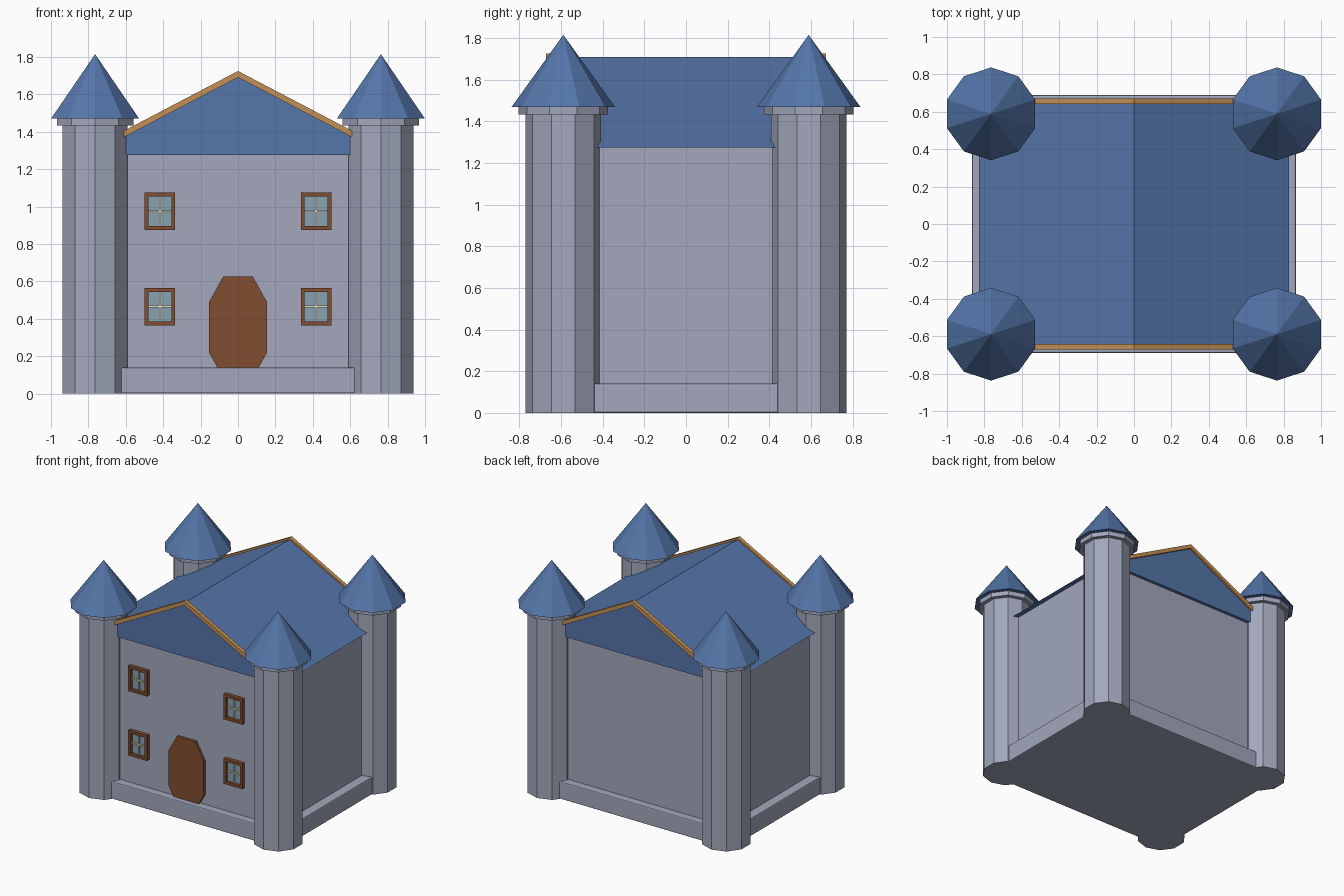
import bpy, bmesh, math
from mathutils import Vector

if "Cube" in bpy.data.objects:
    bpy.data.objects.remove(bpy.data.objects["Cube"])


def material(name, rgb):
    m = bpy.data.materials.new(name)
    m.diffuse_color = (*rgb, 1)
    m.use_nodes = True
    m.node_tree.nodes["Principled BSDF"].inputs["Base Color"].default_value = m.diffuse_color
    return m


STONE = material("stone", (0.36, 0.39, 0.50))
ROOF = material("slate_blue", (0.09, 0.18, 0.40))
TRIM = material("light_wood", (0.55, 0.28, 0.09))
WOOD = material("brown_wood", (0.22, 0.075, 0.03))
GLASS = material("glass", (0.25, 0.36, 0.45))
CREAM = material("cream", (0.80, 0.74, 0.50))


def finish(name, bm, mat):
    bmesh.ops.recalc_face_normals(bm, faces=bm.faces)
    me = bpy.data.meshes.new(name)
    bm.to_mesh(me)
    bm.free()
    ob = bpy.data.objects.new(name, me)
    me.materials.append(mat)
    bpy.context.collection.objects.link(ob)
    return ob


def prism(name, profile, y0, y1, mat):
    """Extrude an (x, z) outline along y."""
    bm = bmesh.new()
    face = bm.faces.new([bm.verts.new((x, y0, z)) for x, z in profile])
    ext = bmesh.ops.extrude_face_region(bm, geom=[face])
    verts = [g for g in ext["geom"] if isinstance(g, bmesh.types.BMVert)]
    bmesh.ops.translate(bm, verts=verts, vec=(0, y1 - y0, 0))
    return finish(name, bm, mat)


def box(name, x0, x1, y0, y1, z0, z1, mat):
    return prism(name, [(x0, z0), (x1, z0), (x1, z1), (x0, z1)], y0, y1, mat)


def drum(name, cx, cy, r0, r1, z0, z1, mat, sides=10):
    """Ten-sided column or cone with a corner pointing along y."""
    bm = bmesh.new()
    ang = [math.pi / 2 + i * math.tau / sides for i in range(sides)]

    def ring(r, z):
        return [bm.verts.new((cx + r * math.cos(a), cy + r * math.sin(a), z)) for a in ang]
    low = ring(r0, z0)
    bm.faces.new(low)
    if r1:
        high = ring(r1, z1)
        bm.faces.new(high)
    else:
        high = [bm.verts.new((cx, cy, z1))] * sides
    for i in range(sides):
        j = (i + 1) % sides
        bm.faces.new(list(dict.fromkeys([low[i], low[j], high[j], high[i]])))
    return finish(name, bm, mat)


# Main hall and plinth
box("walls", -0.79, 0.79, -0.63, 0.63, 0.0, 1.285, STONE)
plinth = box("plinth", -0.865, 0.865, -0.69, 0.69, 0.0, 0.14, STONE)
bev = plinth.modifiers.new("soft_edge", "BEVEL")
bev.width = 0.008
bev.segments = 2

# Gabled roof
prism("roof", [(-0.83, 1.275), (0.83, 1.275), (0, 1.71)], -0.655, 0.655, ROOF)

# Gable trim boards, front and back
slope = 0.435 / 0.83
for side, label in ((-1, "front"), (1, "back")):
    for s, hand in ((-1, "left"), (1, "right")):
        end = 1.725 - 0.74 * slope
        prism(f"trim_{label}_{hand}",
              [(0, 1.725), (s * 0.74, end), (s * 0.74, end - 0.034), (0, 1.691)],
              side * 0.642, side * 0.672, TRIM)

# Corner towers
for sx, hand in ((-1, "left"), (1, "right")):
    for sy, label in ((-1, "front"), (1, "back")):
        x, y, tag = sx * 0.764, sy * 0.589, f"{label}_{hand}"
        drum("tower_" + tag, x, y, 0.182, 0.182, 0.0, 1.44, STONE)
        drum("tower_collar_" + tag, x, y, 0.215, 0.215, 1.433, 1.475, STONE)
        drum("tower_roof_" + tag, x, y, 0.248, 0.0, 1.47, 1.815, ROOF)

# Door: stretched octagon whose foot sinks into the plinth
half = [(0.08, 0.085), (0.155, 0.22), (0.155, 0.49), (0.08, 0.625)]
prism("door", half + [(-x, z) for x, z in reversed(half)], -0.65, -0.62, WOOD)

# Front windows: frame, glass and glazing bars
for cx, hand in ((-0.4175, "left"), (0.4175, "right")):
    for cz, level in ((0.465, "lower"), (0.975, "upper")):
        tag = f"{level}_{hand}"
        w, h, t = 0.082, 0.1, 0.021
        for s, part in ((-1, "a"), (1, "b")):
            xs = sorted((cx + s * w, cx + s * (w - t)))
            zs = sorted((cz + s * h, cz + s * (h - t)))
            box(f"window_stile_{part}_{tag}", *xs, -0.66, -0.62, cz - h, cz + h, WOOD)
            box(f"window_rail_{part}_{tag}", cx - w + t, cx + w - t, -0.66, -0.62, *zs, WOOD)
        box("window_glass_" + tag, cx - w + t, cx + w - t, -0.638, -0.62,
            cz - h + t, cz + h - t, GLASS)
        box("window_bar_upright_" + tag, cx - 0.005, cx + 0.005, -0.648, -0.63,
            cz - h + t, cz + h - t, CREAM)
        box("window_bar_cross_" + tag, cx - w + t, cx + w - t, -0.649, -0.63,
            cz - 0.005, cz + 0.005, CREAM)
